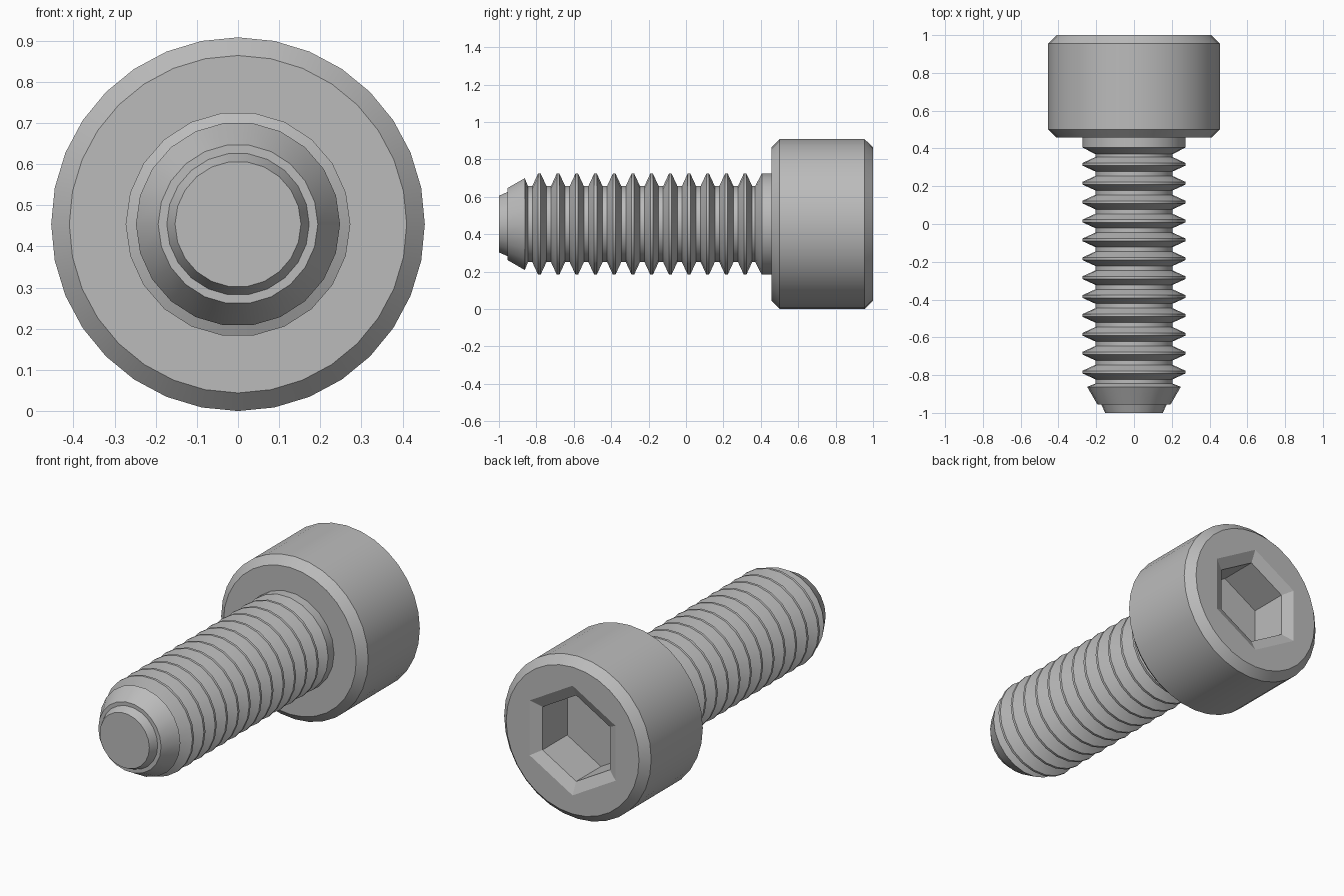
import bpy, bmesh, math

cube = bpy.data.objects.get("Cube")
if cube:
    bpy.data.objects.remove(cube, do_unlink=True)

AXIS_Z = 0.454

steel = bpy.data.materials.new("grey steel")
steel.use_nodes = True
GREY = (0.5, 0.5, 0.5, 1)
steel.diffuse_color = GREY
steel.node_tree.nodes["Principled BSDF"].inputs["Base Color"].default_value = GREY


def ring(bm, radius, y, sides, phase=0.0):
    """Regular loop of vertices around the screw axis."""
    angles = [phase + math.tau * i / sides for i in range(sides)]
    return [bm.verts.new((radius * math.cos(a), y, AXIS_Z + radius * math.sin(a)))
            for a in angles]


def lathe(bm, profile, sides, phase=0.0):
    """Skin a (radius, y) profile; returns the first and last loops."""
    rings = [ring(bm, r, y, sides, phase) for r, y in profile]
    for a, b in zip(rings, rings[1:]):
        for i in range(sides):
            j = (i + 1) % sides
            bm.faces.new((a[i], a[j], b[j], b[i]))
    return rings[0], rings[-1]


def loop_edges(bm, loop):
    return [bm.edges.get((v, loop[i - 1])) for i, v in enumerate(loop)]


def finish(bm, name):
    bmesh.ops.recalc_face_normals(bm, faces=bm.faces)
    mesh = bpy.data.meshes.new(name)
    bm.to_mesh(mesh)
    bm.free()
    obj = bpy.data.objects.new(name, mesh)
    bpy.context.collection.objects.link(obj)
    mesh.materials.append(steel)
    bpy.ops.object.select_all(action="DESELECT")
    obj.select_set(True)
    bpy.context.view_layer.objects.active = obj
    bpy.ops.object.shade_smooth_by_angle(angle=math.radians(25))
    return obj


# Cylindrical head with chamfered rims
bm = bmesh.new()
head = [(0.41, 0.457), (0.454, 0.50), (0.454, 0.955), (0.41, 1.0)]
under, rim = lathe(bm, head, 32)
bm.faces.new(under)

# Hexagonal socket with a countersunk mouth
socket = [(0.306, 1.0), (0.24, 0.968), (0.24, 0.75)]
mouth, floor = lathe(bm, socket, 6, math.pi / 2)
bm.faces.new(floor)

# Flat end face between the rim and the socket mouth
bmesh.ops.triangle_fill(bm, use_beauty=True,
                        edges=loop_edges(bm, rim) + loop_edges(bm, mouth))
finish(bm, "socket_head")

# Threaded shank: stepped tip, twelve ridges, plain collar under the head
CREST, ROOT, PITCH = 0.273, 0.205, 0.1
shank = [(0.153, -1.0), (0.173, -0.955), (0.194, -0.955), (0.248, -0.862), (ROOT, -0.845)]
for i in range(12):
    y = -0.784 + i * PITCH
    shank += [(ROOT, y - 0.038), (CREST, y - 0.007),
              (CREST, y + 0.007), (ROOT, y + 0.038)]
shank += [(ROOT, 0.37), (CREST, 0.405), (CREST, 0.46)]

bm = bmesh.new()
tip, _ = lathe(bm, shank, 22)
bm.faces.new(tip)
finish(bm, "threaded_shank")
